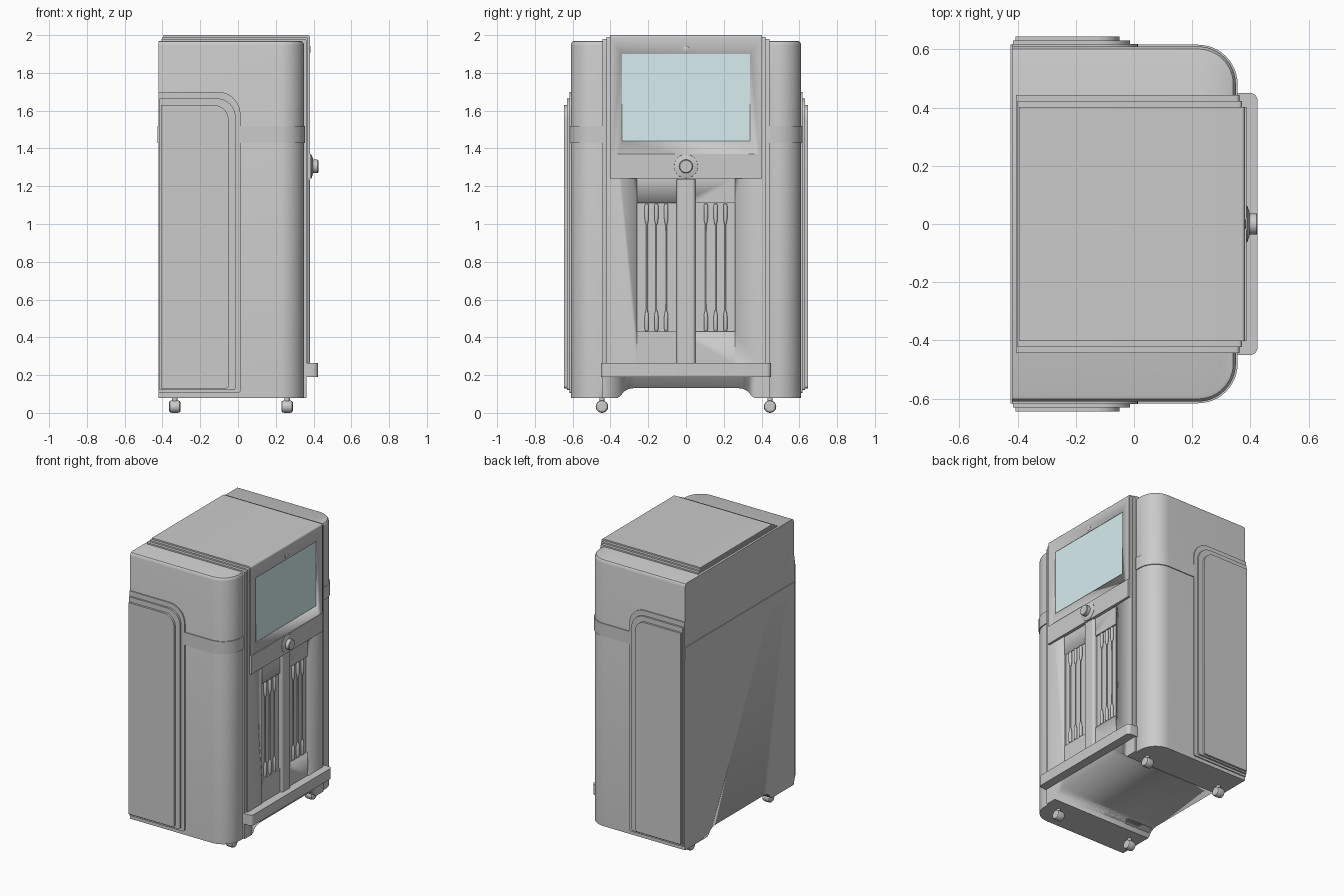
import bpy, bmesh, math
from mathutils import Vector

if "Cube" in bpy.data.objects:
    bpy.data.objects.remove(bpy.data.objects["Cube"])


def rpoly(pts, n=8):
    """Rounded polygon from (a, b, radius) corners."""
    out = []
    for i, (a, b, r) in enumerate(pts):
        p = Vector((a, b))
        if r == 0:
            out.append((a, b))
            continue
        d1 = (Vector(pts[i - 1][:2]) - p).normalized()
        d2 = (Vector(pts[(i + 1) % len(pts)][:2]) - p).normalized()
        for k in range(n + 1):
            t = k / n * math.pi / 2
            q = p + d1 * r * (1 - math.sin(t)) + d2 * r * (1 - math.cos(t))
            out.append((q.x, q.y))
    return out


def loft(name, rings, smooth=True):
    """Skin a stack of equal-length rings and cap both ends."""
    bm = bmesh.new()
    vs = [[bm.verts.new(p) for p in ring] for ring in rings]
    n = len(vs[0])
    for lo, hi in zip(vs, vs[1:]):
        for i in range(n):
            j = (i + 1) % n
            bm.faces.new((lo[i], lo[j], hi[j], hi[i]))
    bm.faces.new(vs[0][::-1])
    bm.faces.new(vs[-1])
    bmesh.ops.recalc_face_normals(bm, faces=bm.faces)
    me = bpy.data.meshes.new(name)
    bm.to_mesh(me)
    bm.free()
    ob = bpy.data.objects.new(name, me)
    bpy.context.collection.objects.link(ob)
    if smooth:
        activate(ob)
        bpy.ops.object.shade_smooth_by_angle(angle=math.radians(30))
    return ob


def activate(ob):
    bpy.ops.object.select_all(action='DESELECT')
    ob.select_set(True)
    bpy.context.view_layer.objects.active = ob


def place(axis, u, v, t):
    return {'x': (t, u, v), 'y': (u, t, v), 'z': (u, v, t)}[axis]


def extrude(name, pts, axis, t0, t1):
    return loft(name, [[place(axis, u, v, t) for u, v in pts] for t in (t0, t1)])


def box(name, x0, x1, y0, y1, z0, z1):
    return extrude(name, [(x0, y0), (x1, y0), (x1, y1), (x0, y1)], 'z', z0, z1)


def lathe(name, prof, axis, cu, cv, n=24):
    """Revolve (radius, height) points about an axis."""
    angs = [2 * math.pi * k / n for k in range(n)]
    return loft(name, [[place(axis, cu + r * math.cos(a), cv + r * math.sin(a), t)
                        for a in angs] for r, t in prof])


def cut(ob, cutters):
    activate(ob)
    for c in cutters:
        m = ob.modifiers.new('cut', 'BOOLEAN')
        m.operation, m.solver, m.object = 'DIFFERENCE', 'EXACT', c
        bpy.ops.object.modifier_apply(modifier=m.name)


# Cutters: floor arch, rod recesses, lower panel opening, screen opening
arch = extrude('arch_cutter', [(-.37, 0), (-.36, .08), (-.345, .092), (-.33, .112), (-.305, .127), (-.27, .132),
                               (.27, .132), (.305, .127), (.33, .112), (.345, .092), (.36, .08), (.37, 0)],
               'x', -.6, .6)
recesses = [box('recess_cutter', .3535, .5, min(s * .05, s * .26), max(s * .05, s * .26), .43, 1.11)
            for s in (-1, 1)]
opening = box('opening_cutter', .365, .5, -.26, .26, .26, 1.24)
screen_cut = box('screen_cutter', .374, .5, -.34, .34, 1.44, 1.90)


# Main cabinet with rounded front corners and soft top edge
def outline(d, back=-.42):
    x1, y1, r = .35 - d, .61 - d, .13 - d
    return rpoly([(back, -y1, 0), (x1, -y1, r), (x1, y1, r), (back, y1, 0)], 12)


stack = [(0, .08), (0, 1.945), (.003, 1.957), (.009, 1.966), (.02, 1.97)]
body = loft('cabinet_body', [[(x, y, z) for x, y in outline(d)] for d, z in stack])
cut(body, [arch])
extrude('seam_band', outline(-.006, -.425), 'z', 1.43, 1.52)

# Three stepped layers that wrap over the top and down the front
layers = []
for name, y, x0, x1, z0, z1 in (('outer_layer', .443, -.405, .362, .08, 1.98),
                                ('middle_layer', .422, -.40, .371, .20, 1.99),
                                ('inner_layer', .402, -.395, .381, 1.24, 2.0)):
    prof = rpoly([(x0, z0, 0), (x1, z0, 0), (x1, z1, .012), (x0, z1, 0)], 5)
    layers.append(extrude(name, prof, 'y', -y, y))
cut(layers[0], [arch] + recesses)
cut(layers[1], [opening] + recesses)
cut(layers[2], [screen_cut])
for c in [arch, opening, screen_cut] + recesses:
    bpy.data.objects.remove(c)

# Screen and camera
screen = box('screen', .37, .3755, -.34, .34, 1.44, 1.90)
mat = bpy.data.materials.new('screen_blue')
mat.diffuse_color = (.68, .85, .87, 1)
mat.use_nodes = True
mat.node_tree.nodes["Principled BSDF"].inputs["Base Color"].default_value = mat.diffuse_color
screen.data.materials.append(mat)
lathe('camera', [(.017, .37), (.017, .383), (.013, .385)], 'x', 0, 1.925)

# Control strip with knob
box('control_strip', .37, .387, -.402, .402, 1.24, 1.37)
lathe('knob_flange', [(.065, .38), (.063, .389), (.04, .397)], 'x', 0, 1.305, 32)
lathe('knob', [(.036, .385), (.036, .421), (.032, .425)], 'x', 0, 1.305, 32)

# Centre pillar between the two recesses
extrude('centre_pillar', rpoly([(.34, -.05, 0), (.381, -.05, .018), (.381, .05, .018), (.34, .05, 0)]),
        'z', .265, 1.235)

# Rods with thick rounded ends
half = [(.003, .43), (.008, .434), (.011, .445), (.011, .51), (.008, .53), (.004, .545)]
rod = half + [(r, 1.54 - z) for r, z in reversed(half)]
for s in (-1, 1):
    for y in (.105, .157, .208):
        lathe('rod', rod, 'z', .36, s * y, 14)

# Front shelf
extrude('shelf', rpoly([(.34, -.45, 0), (.424, -.45, .025), (.424, .45, .025), (.34, .45, 0)]), 'z', .19, .265)

# Stepped side panels
for s in (-1, 1):
    for x0, x1, z0, z1, r, y in ((-.42, .013, .105, 1.70, .12, .618), (-.416, -.013, .12, 1.665, .10, .631),
                                 (-.407, -.05, .13, 1.63, .08, .645)):
        extrude('side_panel', rpoly([(x0, z0, 0), (x1, z0, .015), (x1, z1, r), (x0, z1, 0)], 10),
                'y', s * .58, s * y)

# Casters
for x in (-.335, .26):
    for y in (-.445, .445):
        lathe('caster_wheel', [(.022, x - .031), (.03, x - .026), (.033, x - .015), (.033, x + .015),
                               (.03, x + .026), (.022, x + .031)], 'x', y, .033)
        lathe('caster_stem', [(.014, .04), (.014, .09)], 'z', x, y, 16)
